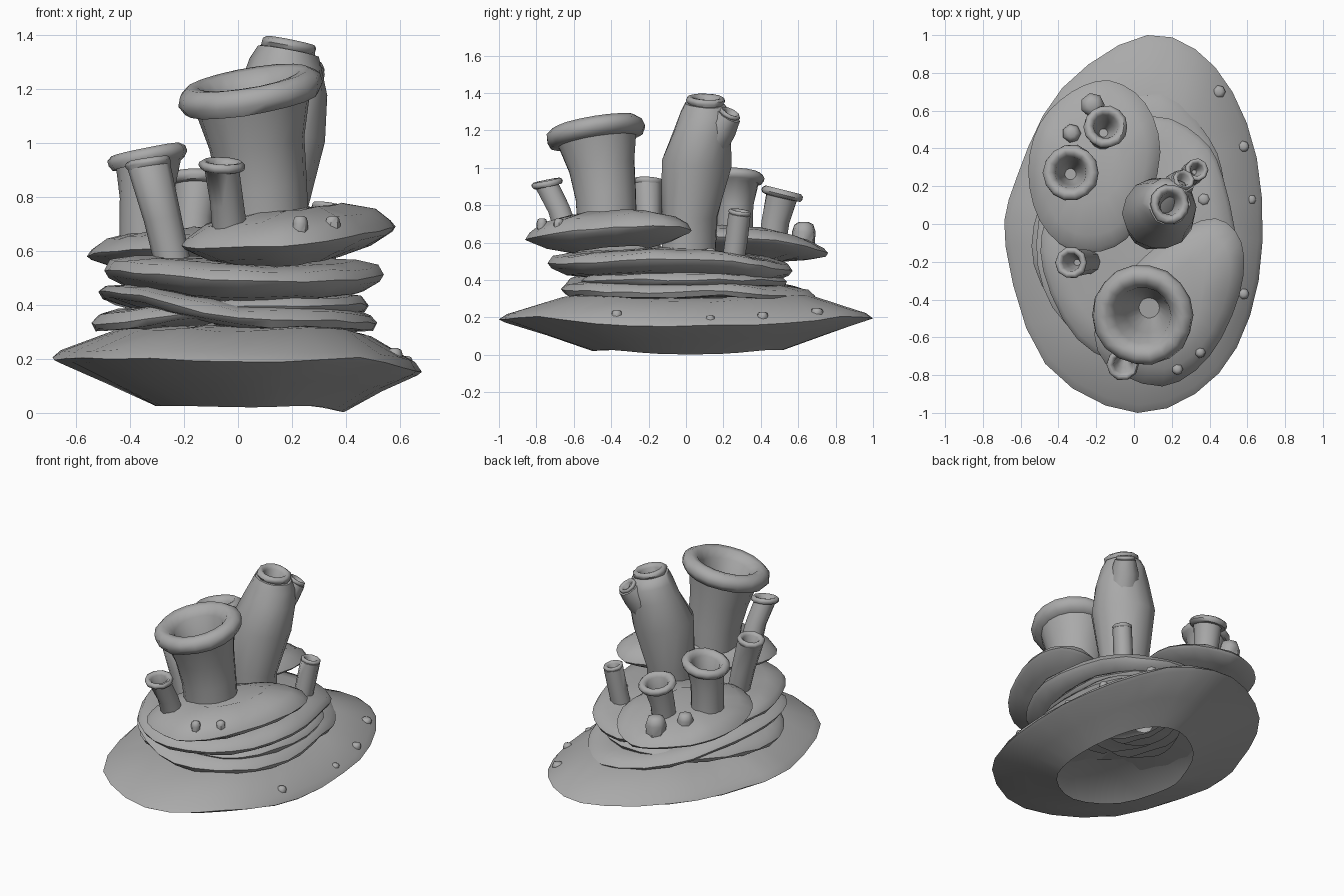
import bpy, bmesh, math, random
from mathutils import Vector

random.seed(4)
cube = bpy.data.objects.get("Cube")
if cube:
    bpy.data.objects.remove(cube, do_unlink=True)

stone = bpy.data.materials.new("stone_grey")
stone.use_nodes = True
colour = (0.4, 0.4, 0.4, 1)
stone.diffuse_color = colour
stone.node_tree.nodes["Principled BSDF"].inputs["Base Color"].default_value = colour


def skin(name, rings, cap_end=False, sharp=50):
    """Bridge a list of vertex rings into one smooth object."""
    bm = bmesh.new()
    loops = [[bm.verts.new(p) for p in ring] for ring in rings]
    n = len(loops[0])
    for low, high in zip(loops, loops[1:]):
        for i in range(n):
            j = (i + 1) % n
            bm.faces.new((low[i], low[j], high[j], high[i]))
    if cap_end:
        bm.faces.new(loops[-1])
    mesh = bpy.data.meshes.new(name)
    bm.to_mesh(mesh)
    bm.free()
    mesh.materials.append(stone)
    obj = bpy.data.objects.new(name, mesh)
    bpy.context.collection.objects.link(obj)
    bpy.ops.object.select_all(action="DESELECT")
    obj.select_set(True)
    bpy.context.view_layer.objects.active = obj
    bpy.ops.object.shade_smooth_by_angle(angle=math.radians(sharp))


def closed_curve(points, steps=3):
    """Smooth closed curve through the rim points."""
    pts = [Vector(p) for p in points]
    n = len(pts)
    out = []
    for i in range(n):
        a, b, c, d = (pts[(i + k) % n] for k in (-1, 0, 1, 2))
        for s in range(steps):
            t = s / steps
            out.append(0.5 * (2 * b + (c - a) * t + (2 * a - 5 * b + 4 * c - d) * t * t
                              + (3 * b - a - 3 * c + d) * t ** 3))
    return out


def plate(name, rim, profile, closed=True, wobble=0.006, shift=0):
    """Wavy shelf: the rim is scaled towards its centre at each (scale, rise)."""
    curve = closed_curve(rim)
    centre = sum(curve, Vector()) / len(curve)
    rings = []
    for scale, rise in profile:
        ring = []
        for p in curve:
            q = centre.lerp(p, scale)
            q.x += shift * (1 - scale)
            q.z += rise + random.uniform(-wobble, wobble) * (rise > -0.15)
            ring.append(q)
        rings.append(ring)
    skin(name, rings, cap_end=closed)


def tube(name, path, lip, depth, tilt=(0, 0), sides=14, wobble=0.03):
    """Hollow tube along (x, y, z, radius) with a thick rolled lip and a funnel inside."""
    top = Vector(path[-1][:3])
    axis = (top - Vector(path[0][:3])).normalized()
    mouth = Vector((tilt[0], tilt[1], 1)).normalized()
    thick = lip * 0.38
    stations = [(Vector(p[:3]), p[3], axis.lerp(mouth, i / len(path)))
                for i, p in enumerate(path)]
    stations += [(top + mouth * thick * h, lip * s, mouth) for h, s in (
        (0.05, 0.92), (0.4, 1), (0.75, 0.97), (1, 0.85), (0.95, 0.7), (0.5, 0.56))]
    stations += [(top - axis * depth * 0.4, lip * 0.42, mouth),
                 (top - axis * depth, lip * 0.2, axis)]
    rings = []
    for centre, r, normal in stations:
        u = Vector((0, 1, 0)).cross(normal).normalized()
        v = normal.cross(u)
        ring = []
        for i in range(sides):
            a = math.tau * i / sides
            rr = r * (1 + random.uniform(-wobble, wobble))
            ring.append(centre + (u * math.cos(a) + v * math.sin(a)) * rr)
        rings.append(ring)
    skin(name, rings, cap_end=True)


def knob(name, x, y, z, r, height):
    """Small rounded bump."""
    rings = [[(x + r * s * math.cos(a), y + r * s * math.sin(a), z + h * height)
              for a in (math.tau * i / 7 for i in range(7))]
             for s, h in ((0.9, 0), (1, 0.6), (0.8, 0.9), (0.4, 1))]
    skin(name, rings, cap_end=True)


# Wide base shelf, open underneath
plate("base_shelf",
      [(0.02, -1, .19), (.45, -.79, .2), (.66, -.3, .16), (.65, .35, .16), (.43, .83, .2),
       (.07, 1, .2), (-.38, .72, .2), (-.62, .25, .2), (-.68, -.12, .2), (-.47, -.74, .2)],
      [(.51, -.17), (.75, -.085), (.97, -.015), (1, 0), (.96, .03), (.68, .115), (.5, .13)],
      closed=False, shift=0.08)

# Two crossing shelves that dip to opposite sides
thin = [(.55, -.045), (.8, -.035), (.97, -.025), (1, 0), (.95, .03), (.8, .045), (.55, .045)]
plate("lower_shelf",
      [(0, -.67, .35), (.36, -.52, .34), (.51, -.2, .33), (.48, .2, .34), (.4, .45, .32),
       (.14, .69, .31), (-.25, .53, .35), (-.47, .15, .43), (-.51, -.22, .45), (-.36, -.53, .43)],
      thin, closed=False)
plate("middle_shelf",
      [(0, -.56, .39), (.34, -.46, .4), (.48, -.1, .4), (.42, .3, .4), (.1, .54, .39),
       (-.3, .42, .36), (-.5, .1, .34), (-.53, -.22, .33), (-.34, -.5, .35)],
      thin, closed=False)
plate("upper_shelf",
      [(0, -.74, .49), (.36, -.58, .49), (.54, -.2, .51), (.47, .25, .5), (.35, .46, .46),
       (.1, .57, .45), (-.25, .42, .49), (-.46, .05, .52), (-.48, -.25, .53), (-.3, -.61, .51)],
      [(.6, -.08), (.85, -.06), (.97, -.025), (1, 0), (.96, .035), (.8, .055), (.4, .07)])

# Two top shelves carrying the tubes
thick = [(.45, -.09), (.75, -.055), (.97, -.015), (1, 0), (.95, .03), (.8, .075), (.45, .11)]
plate("front_top_shelf",
      [(.15, -.86, .62), (.4, -.7, .65), (.56, -.37, .68), (.57, -.1, .69), (.43, .03, .67),
       (.2, -.06, .66), (-.02, -.25, .64), (-.2, -.5, .62), (-.15, -.74, .61)], thick)
plate("back_top_shelf",
      [(-.13, .76, .54), (.06, .64, .58), (.14, .38, .62), (.05, .05, .63), (-.1, -.12, .62),
       (-.33, -.14, .61), (-.5, .02, .59), (-.56, .28, .58), (-.5, .53, .57), (-.33, .7, .55)],
      [(s, h * 0.75) for s, h in thick])

# Tubes: the wide cup, the tall chimney and the smaller pipes
tube("wide_cup", [(.1, -.42, .68, .16), (.09, -.43, .85, .165), (.07, -.45, 1, .18),
                  (.055, -.475, 1.14, .21)], .27, .26, (-.17, -.17), 18, 0.02)
tube("tall_chimney", [(.1, .01, .5, .145), (.1, .02, .75, .15), (.13, .055, 1.03, .185),
                      (.17, .09, 1.2, .155), (.18, .11, 1.29, .135), (.185, .105, 1.34, .11)],
     .105, .2, (.2, .05), 14, 0.06)
tube("chimney_bud", [(.19, .12, 1.12, .1), (.23, .19, 1.22, .085), (.26, .23, 1.28, .065)],
     .06, .04, (.4, .5), 9)
tube("back_left_cup", [(-.34, .26, .6, .1), (-.34, .26, .8, .1), (-.33, .27, .92, .12)],
     .15, .2, (-.2, .05))
tube("back_cup", [(-.17, .46, .58, .075), (-.165, .48, .72, .075), (-.15, .51, .84, .085)],
     .115, .15, (0, .25))
tube("left_pipe", [(-.23, -.2, .5, .065), (-.28, -.2, .72, .07), (-.33, -.205, .91, .08)],
     .085, .12, (-.15, .05), 10)
tube("front_pipe", [(-.03, -.64, .66, .065), (-.04, -.68, .78, .062), (-.06, -.74, .9, .065)],
     .088, .1, (.05, -.2), 10)
tube("right_pipe", [(.29, .25, .48, .06), (.31, .27, .62, .06), (.33, .285, .75, .06)],
     .062, .08, (.15, .15), 9)

# Small bumps scattered over the shelves
for i, (x, y, z, r, h) in enumerate((
        (-.22, .63, .58, .065, .13), (-.33, .48, .6, .05, .1), (.37, .13, .51, .035, .06),
        (.35, -.68, .65, .03, .08), (.23, -.77, .66, .03, .07), (.45, .7, .2, .035, .05),
        (.58, .41, .18, .03, .05), (.62, .13, .17, .027, .04), (.58, -.37, .18, .03, .06))):
    knob(f"bump_{i + 1}", x, y, z, r, h)
